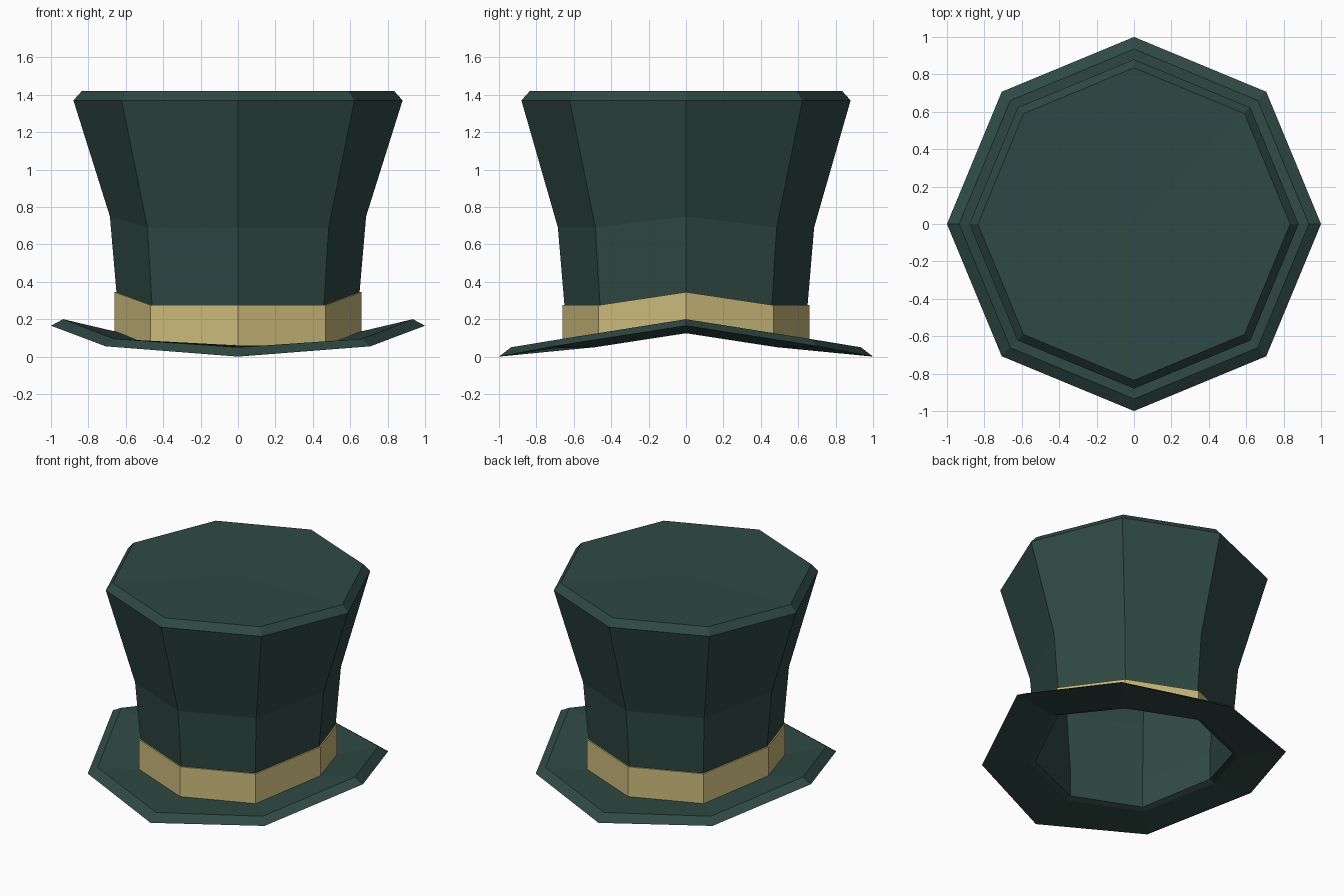
import bpy, math

if "Cube" in bpy.data.objects:
    bpy.data.objects.remove(bpy.data.objects["Cube"], do_unlink=True)

SIDES = 8


def make_material(name, rgb):
    mat = bpy.data.materials.new(name)
    mat.use_nodes = True
    mat.diffuse_color = (*rgb, 1)
    bsdf = mat.node_tree.nodes["Principled BSDF"]
    bsdf.inputs["Base Color"].default_value = (*rgb, 1)
    bsdf.inputs["Roughness"].default_value = 0.8
    return mat


def make_shell(name, rings, mat, cap=None):
    """Loft octagons: each ring is radius, then height at sides, diagonals, front/back."""
    verts, faces = [], []
    for radius, side, diagonal, front in rings:
        heights = (side, diagonal, front, diagonal)
        for j in range(SIDES):
            a = math.tau * j / SIDES
            verts.append((radius * math.cos(a), radius * math.sin(a), heights[j % 4]))
    for i in range(len(rings) - 1):
        for j in range(SIDES):
            k = (j + 1) % SIDES
            low, high = i * SIDES, (i + 1) * SIDES
            faces.append((low + j, low + k, high + k, high + j))
    # Shallow fan closing the last ring
    if cap is not None:
        base = (len(rings) - 1) * SIDES
        verts.append((0, 0, cap))
        for j in range(SIDES):
            faces.append((base + j, base + (j + 1) % SIDES, len(verts) - 1))
    mesh = bpy.data.meshes.new(name)
    mesh.from_pydata(verts, [], faces)
    mesh.materials.append(mat)
    obj = bpy.data.objects.new(name, mesh)
    bpy.context.collection.objects.link(obj)
    return obj


green = make_material("dark green felt", (0.028, 0.067, 0.057))
tan = make_material("tan ribbon", (0.61, 0.50, 0.20))

# Flared crown, open underneath, with a chamfered top edge
make_shell("crown", [
    (0.65, 0.14, 0.06, 0.06),
    (0.65, 0.345, 0.275, 0.275),
    (0.685, 0.75, 0.69, 0.69),
    (0.88, 1.37, 1.37, 1.37),
    (0.835, 1.42, 1.42, 1.42),
], green, cap=1.405)

# Curled brim: underside, bevelled edge, then upper surface
make_shell("brim", [
    (0.65, 0.14, 0.06, 0.06),
    (0.69, 0.125, 0.05, 0.045),
    (1.0, 0.165, 0.055, 0.0),
    (0.935, 0.20, 0.095, 0.05),
    (0.66, 0.135, 0.06, 0.06),
], green)

# Ribbon around the base of the crown
make_shell("hat_band", [
    (0.66, 0.135, 0.06, 0.06),
    (0.66, 0.345, 0.275, 0.275),
    (0.65, 0.345, 0.275, 0.275),
], tan)
